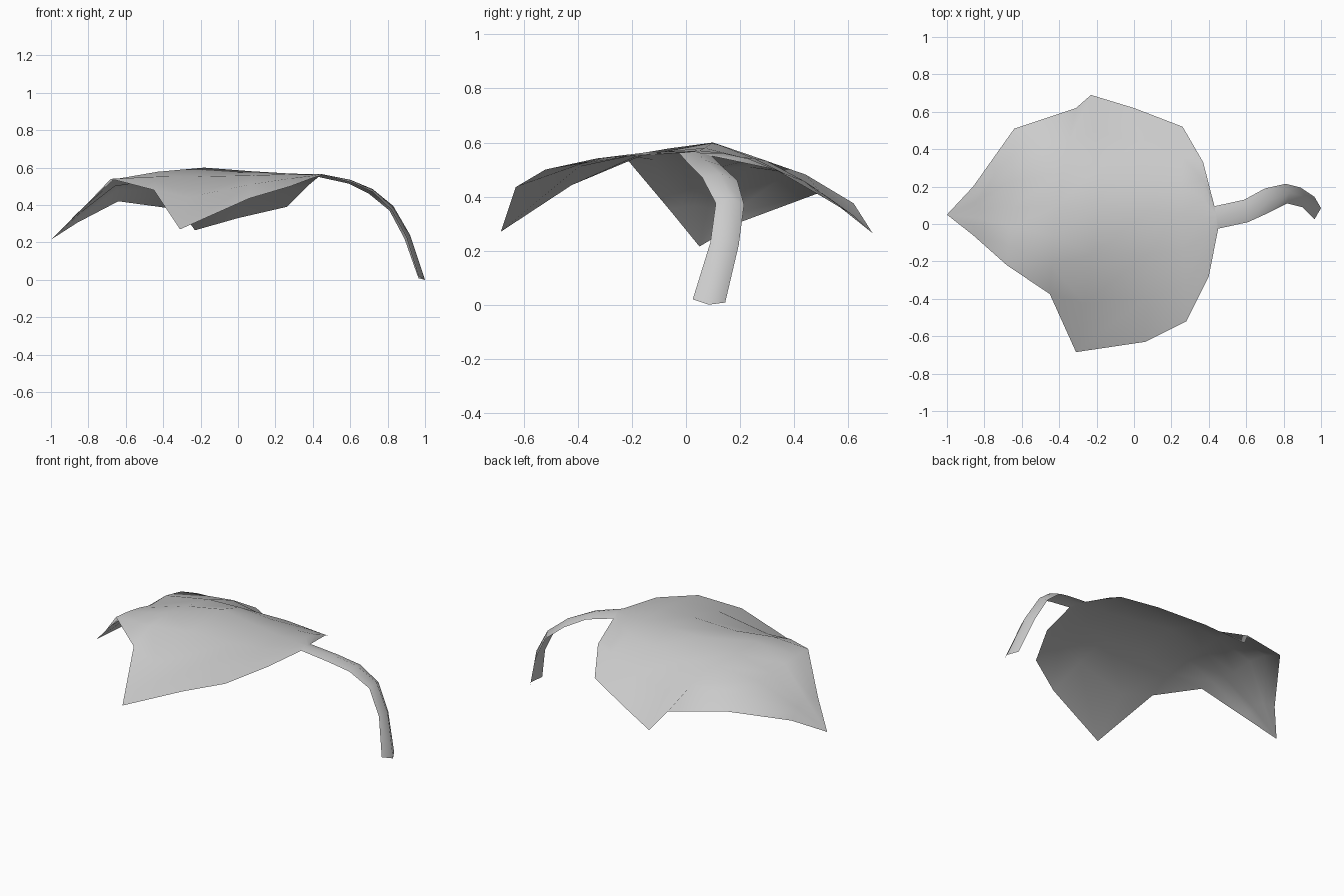
import bpy
import bmesh
from mathutils import Vector

cube = bpy.data.objects.get("Cube")
if cube:
    bpy.data.objects.remove(cube, do_unlink=True)

# One pale grey for the whole leaf
grey = bpy.data.materials.new("pale grey")
grey.use_nodes = True
colour = (0.6, 0.6, 0.6, 1)
grey.diffuse_color = colour
grey.node_tree.nodes["Principled BSDF"].inputs["Base Color"].default_value = colour


def loft(name, rows):
    """Join rows of points with a smooth sheet of faces."""
    bm = bmesh.new()
    grid = [[bm.verts.new(p) for p in row] for row in rows]
    for a, b in zip(grid, grid[1:]):
        for i in range(len(a) - 1):
            bm.faces.new((a[i], b[i], b[i + 1], a[i + 1]))
    bmesh.ops.remove_doubles(bm, verts=bm.verts, dist=0.0005)
    mesh = bpy.data.meshes.new(name)
    bm.to_mesh(mesh)
    bm.free()
    mesh.materials.append(grey)
    mesh.shade_smooth()
    obj = bpy.data.objects.new(name, mesh)
    bpy.context.collection.objects.link(obj)
    return obj


def half_rib(start, end, bulge, steps=3):
    """Points from start to end, arched upwards by bulge."""
    a, b = Vector(start), Vector(end)
    return [a.lerp(b, t) + Vector((0, 0, 4 * bulge * t * (1 - t)))
            for t in (i / steps for i in range(steps + 1))]


# Leaf blade: front edge, midrib, back edge, front arch, back arch
tip = (-1, 0.05, 0.215)
stations = [
    (tip, tip, tip, 0, 0),
    ((-.86, -.06, .35), (-.84, .08, .36), (-.86, .20, .305), .01, .01),
    ((-.68, -.22, .54), (-.66, .09, .50), (-.64, .51, .42), .01, .04),
    ((-.45, -.375, .48), (-.42, .09, .56), (-.31, .62, .375), .05, .05),
    ((-.31, -.685, .27), (-.18, .10, .60), (-.23, .69, .265), .07, .05),
    ((.06, -.63, .435), (.08, .07, .58), (0, .62, .33), .03, .05),
    ((.28, -.52, .50), (.25, .05, .57), (.26, .52, .39), .02, .04),
    ((.40, -.28, .545), (.37, .04, .565), (.37, .33, .50), .005, .02),
    ((.45, -.025, .56), (.44, .035, .567), (.43, .095, .55), 0, 0),
]
loft("leaf_blade", [half_rib(f, m, fa) + half_rib(m, b, ba)[1:]
                    for f, m, b, fa, ba in stations])

# Leaf stem: a shallow channel that curls down to the ground
loft("leaf_stem", [
    ((.45, -.025, .56), (.44, .035, .567), (.43, .095, .55)),
    ((.61, .01, .52), (.60, .07, .535), (.59, .13, .515)),
    ((.72, .06, .47), (.72, .125, .485), (.70, .19, .46)),
    ((.82, .11, .375), (.83, .165, .395), (.81, .215, .37)),
    ((.90, .09, .23), (.92, .145, .24), (.89, .195, .22)),
    ((.965, .025, .02), (1, .085, 0), (.965, .145, .008)),
])
